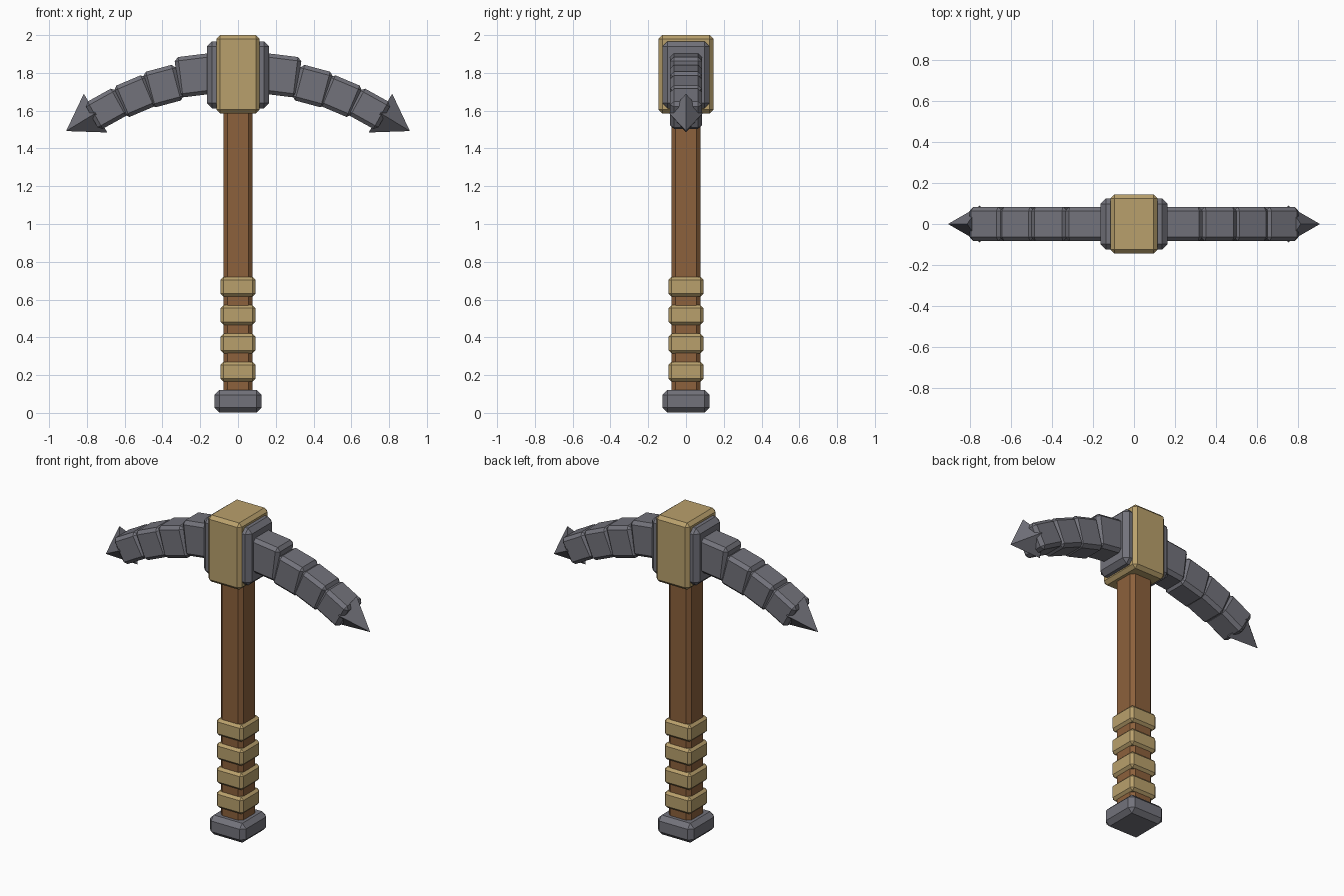
import bpy, bmesh, math
from mathutils import Matrix, Vector

cube = bpy.data.objects.get("Cube")
if cube:
    bpy.data.objects.remove(cube, do_unlink=True)


def material(name, r, g, b):
    m = bpy.data.materials.new(name)
    m.use_nodes = True
    m.diffuse_color = (r, g, b, 1)
    m.node_tree.nodes["Principled BSDF"].inputs["Base Color"].default_value = (r, g, b, 1)
    return m


steel = material("dark steel", 0.17, 0.17, 0.198)
wood = material("brown wood", 0.262, 0.119, 0.045)
tan = material("tan binding", 0.485, 0.352, 0.15)


def add_object(name, bm, mat):
    bmesh.ops.recalc_face_normals(bm, faces=bm.faces)
    mesh = bpy.data.meshes.new(name)
    bm.to_mesh(mesh)
    bm.free()
    mesh.materials.append(mat)
    obj = bpy.data.objects.new(name, mesh)
    bpy.context.collection.objects.link(obj)
    return obj


def block(name, size, center, bevel, mat, tilt=0):
    """Chamfered box, tilted about the y axis by tilt degrees."""
    bm = bmesh.new()
    bmesh.ops.create_cube(bm, size=1, matrix=Matrix.Diagonal((*size, 1)))
    bmesh.ops.bevel(bm, geom=bm.edges[:], offset=bevel, segments=1,
                    affect='EDGES', profile=0.5)
    bm.transform(Matrix.Translation(center) @ Matrix.Rotation(math.radians(tilt), 4, 'Y'))
    return add_object(name, bm, mat)


def spike(name, base, tip, half_height, half_depth, mat, side):
    """Four-sided point with its base ridge standing in the xz plane."""
    axis = (tip - base).normalized()
    up = Vector((-axis.z, 0, axis.x)) * half_height
    across = Vector((0, half_depth, 0))
    bm = bmesh.new()
    ring = [bm.verts.new(base + v) for v in (up, across, -up, -across)]
    apex = bm.verts.new(tip)
    bm.faces.new(ring)
    for i in range(4):
        bm.faces.new((ring[i], ring[(i + 1) % 4], apex))
    bm.transform(Matrix.Diagonal((side, 1, 1, 1)))
    return add_object(name, bm, mat)


# Handle, pommel and grip bindings
block("handle", (0.155, 0.155, 1.56), (0, 0, 0.86), 0.022, wood)
block("pommel", (0.25, 0.25, 0.12), (0, 0, 0.062), 0.027, steel)
for i in range(4):
    block(f"grip_binding_{i + 1}", (0.185, 0.185, 0.105), (0, 0, 0.218 + 0.15 * i), 0.016, tan)

# Head socket
block("head_socket", (0.23, 0.29, 0.415), (0, 0, 1.7925), 0.02, tan)
block("head_collar", (0.33, 0.25, 0.355), (0, 0, 1.79), 0.028, steel)

# Curved arms: length, height, x, z, tilt of each segment
segments = [
    (0.2, 0.215, 0.225, 1.787, 7),
    (0.18, 0.195, 0.395, 1.73, 15),
    (0.18, 0.18, 0.545, 1.677, 23),
    (0.18, 0.165, 0.695, 1.61, 29),
]
for side, label in ((1, "left"), (-1, "right")):
    for i, (length, height, x, z, tilt) in enumerate(segments):
        block(f"{label}_arm_segment_{i + 1}", (length, 0.168, height),
              (side * x, 0, z), 0.02, steel, side * tilt)
    spike(f"{label}_arm_point", Vector((0.754, 0, 1.587)), Vector((0.91, 0, 1.492)),
          0.12, 0.09, steel, side)
